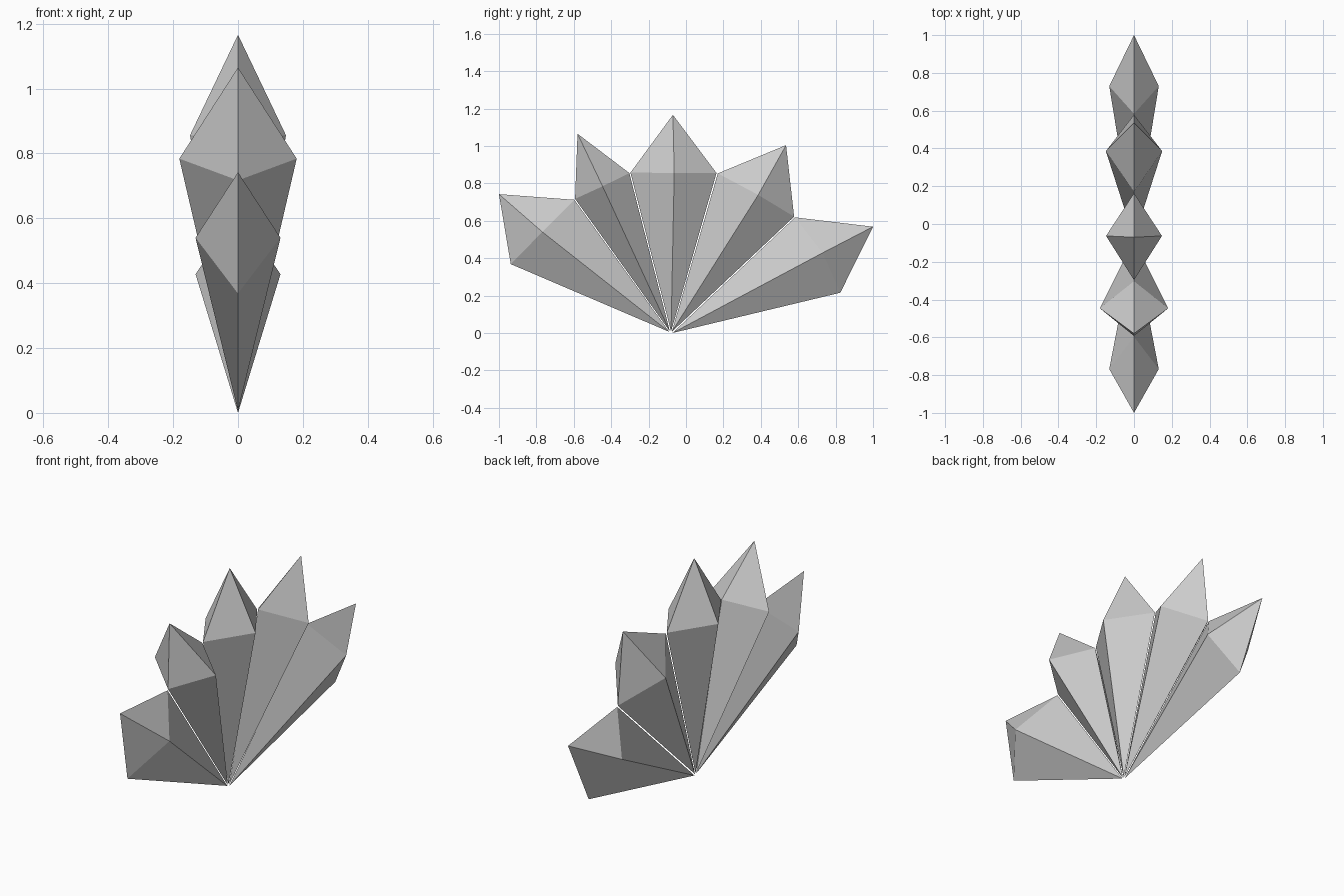
import bpy, bmesh

if "Cube" in bpy.data.objects:
    bpy.data.objects.remove(bpy.data.objects["Cube"])

def crystal(name, base, lower, upper, side, half_width, tip):
    """Four-sided double pyramid; points are (y, z) in the plane x = 0."""
    bm = bmesh.new()
    b = bm.verts.new((0, *base))
    t = bm.verts.new((0, *tip))
    ring = [bm.verts.new(p) for p in ((0, *lower), (half_width, *side),
                                      (0, *upper), (-half_width, *side))]
    for i in range(4):
        p, q = ring[i], ring[(i + 1) % 4]
        bm.faces.new((b, q, p))
        bm.faces.new((t, p, q))
    bmesh.ops.recalc_face_normals(bm, faces=bm.faces)
    mesh = bpy.data.meshes.new(name)
    bm.to_mesh(mesh)
    bm.free()
    obj = bpy.data.objects.new(name, mesh)
    bpy.context.collection.objects.link(obj)

# Fan of shards, front to back: base, ring edges, side ridge, half width, tip
crystal("front_shard", (-0.09, 0.006), (-0.937, 0.368), (-0.597, 0.712), (-0.768, 0.54), 0.131, (-1.0, 0.742))
crystal("front_middle_shard", (-0.086, 0.008), (-0.593, 0.717), (-0.303, 0.855), (-0.446, 0.784), 0.181, (-0.58, 1.065))
crystal("centre_shard", (-0.08, 0.008), (-0.297, 0.857), (0.163, 0.855), (-0.063, 0.856), 0.148, (-0.07, 1.166))
crystal("back_middle_shard", (-0.076, 0.006), (0.17, 0.853), (0.578, 0.622), (0.386, 0.738), 0.149, (0.535, 1.004))
crystal("back_shard", (-0.072, 0.0), (0.583, 0.618), (0.825, 0.215), (0.73, 0.428), 0.131, (1.0, 0.568))
